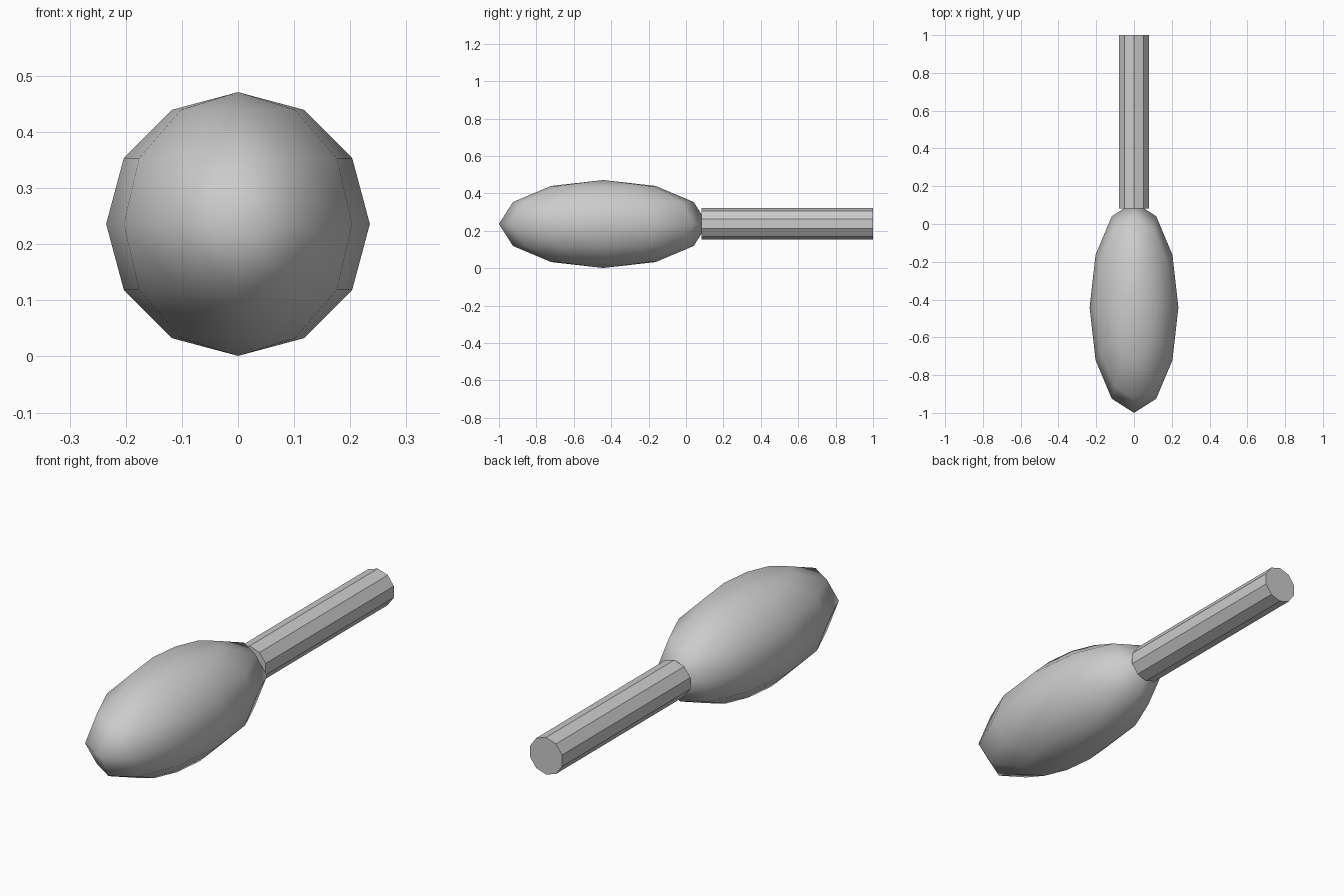
import bpy
from math import radians

cube = bpy.data.objects.get("Cube")
if cube:
    bpy.data.objects.remove(cube, do_unlink=True)

AXIS_Z = 0.236

grey = bpy.data.materials.new("light grey")
grey.use_nodes = True
colour = (0.6, 0.6, 0.6, 1)
grey.diffuse_color = colour
grey.node_tree.nodes["Principled BSDF"].inputs["Base Color"].default_value = colour


def finish(name):
    ob = bpy.context.object
    ob.name = name
    ob.data.materials.append(grey)
    bpy.ops.object.transform_apply(location=False, rotation=True, scale=True)
    return ob


# Smooth stretched head, poles up and down
bpy.ops.mesh.primitive_uv_sphere_add(segments=12, ring_count=6, radius=1,
                                     location=(0, -0.442, AXIS_Z))
bpy.context.object.scale = (0.235, 0.558, 0.235)
head = finish("head")
head.data.shade_smooth()

# Ten-sided flat handle running to the back, one ridge on top
start, end = 0.083, 1.0
bpy.ops.mesh.primitive_cylinder_add(vertices=10, radius=0.084, depth=end - start,
                                    location=(0, (start + end) / 2, AXIS_Z + 0.002),
                                    rotation=(radians(90), 0, 0))
handle = finish("handle")
handle.data.shade_flat()
